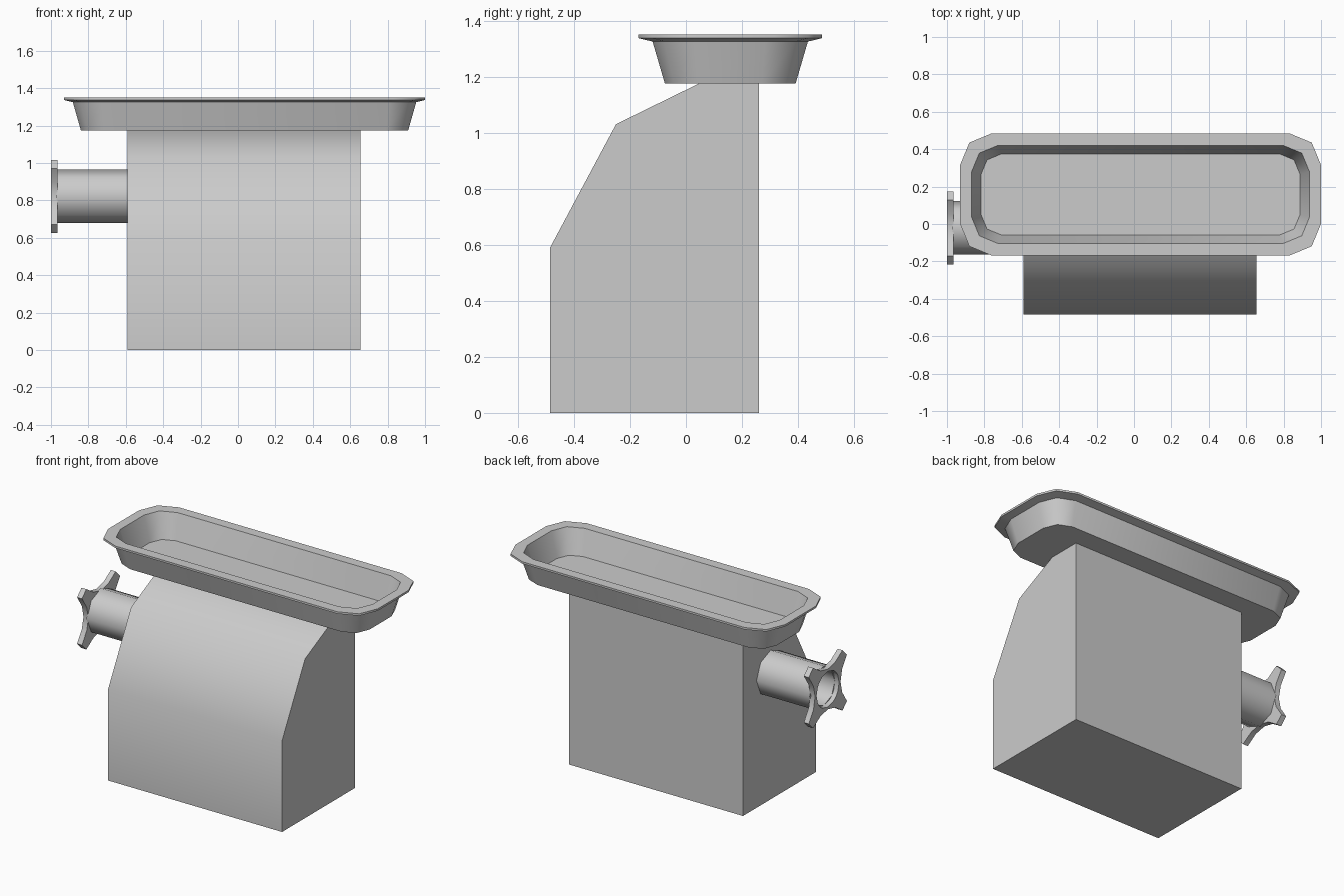
import bpy, bmesh, math
from mathutils import Vector

cube = bpy.data.objects.get("Cube")
if cube:
    bpy.data.objects.remove(cube, do_unlink=True)

grey = bpy.data.materials.new("plain grey")
grey.use_nodes = True
colour = (0.6, 0.6, 0.6, 1)
grey.diffuse_color = colour
grey.node_tree.nodes["Principled BSDF"].inputs["Base Color"].default_value = colour


def loft(name, loops, caps=False, closed=False):
    """Skin a row of equal-length point loops into one object."""
    bm = bmesh.new()
    rings = [[bm.verts.new(p) for p in loop] for loop in loops]
    pairs = list(zip(rings, rings[1:]))
    if closed:
        pairs.append((rings[-1], rings[0]))
    for a, b in pairs:
        n = len(a)
        for i in range(n):
            j = (i + 1) % n
            bm.faces.new((a[i], a[j], b[j], b[i]))
    if caps:
        bm.faces.new(rings[0])
        bm.faces.new(rings[-1])
    bmesh.ops.recalc_face_normals(bm, faces=bm.faces)
    mesh = bpy.data.meshes.new(name)
    bm.to_mesh(mesh)
    bm.free()
    obj = bpy.data.objects.new(name, mesh)
    bpy.context.collection.objects.link(obj)
    mesh.materials.append(grey)
    bpy.ops.object.select_all(action='DESELECT')
    obj.select_set(True)
    bpy.context.view_layer.objects.active = obj
    bpy.ops.object.shade_smooth_by_angle(angle=math.radians(50))
    return obj


# Housing: side profile extruded across the width
profile = [(-0.485, 0), (-0.485, 0.59), (-0.25, 1.03), (0.05, 1.177), (0.26, 1.177), (0.26, 0)]
loft("housing", [[(x, y, z) for y, z in profile] for x in (-0.59, 0.655)], caps=True)


# Tray: rounded rectangles stacked from the underside, over the rim, to the floor
def rounded_rect(hx, hy, r, z):
    points = []
    for k, (sx, sy) in enumerate(((1, 1), (-1, 1), (-1, -1), (1, -1))):
        for step in range(3):
            a = math.radians(90 * k + 45 * step)
            points.append((0.035 + sx * (hx - r) + r * math.cos(a),
                           0.158 + sy * (hy - r) + r * math.sin(a), z))
    return points


sections = [(0.875, 0.233, 0.12, 1.175), (0.918, 0.277, 0.15, 1.325),
            (0.965, 0.327, 0.17, 1.337), (0.965, 0.327, 0.17, 1.35),
            (0.903, 0.262, 0.14, 1.35), (0.853, 0.217, 0.11, 1.19)]
loft("tray", [rounded_rect(*s) for s in sections], caps=True)

# Outlet pipe: open tube along x
CY, CZ = -0.021, 0.822


def circle(x, r, n=8):
    return [(x, CY + r * math.cos(math.tau * i / n), CZ + r * math.sin(math.tau * i / n))
            for i in range(n)]


loft("outlet_pipe", [circle(-0.59, 0.143), circle(-0.97, 0.143),
                     circle(-0.97, 0.115), circle(-0.59, 0.115)], closed=True)


# Locking ring: four blunt lobes with scooped sides around a hole
def star(x):
    points = []
    for k in range(4):
        turn = math.radians(90 * k)
        for t in (-1, -0.5, 0, 0.5, 1):
            p = Vector((0.13 + 0.065 * t * t, 0.15 * t))
            points.append((x, CY + p.x * math.cos(turn) - p.y * math.sin(turn),
                           CZ + p.x * math.sin(turn) + p.y * math.cos(turn)))
    return points


def hole(x):
    return [(x, CY + d.x * 0.115, CZ + d.y * 0.115)
            for d in (Vector((q[1] - CY, q[2] - CZ)).normalized() for q in star(x))]


loft("locking_ring", [star(-0.965), star(-1.0), hole(-1.0), hole(-0.965)], closed=True)
